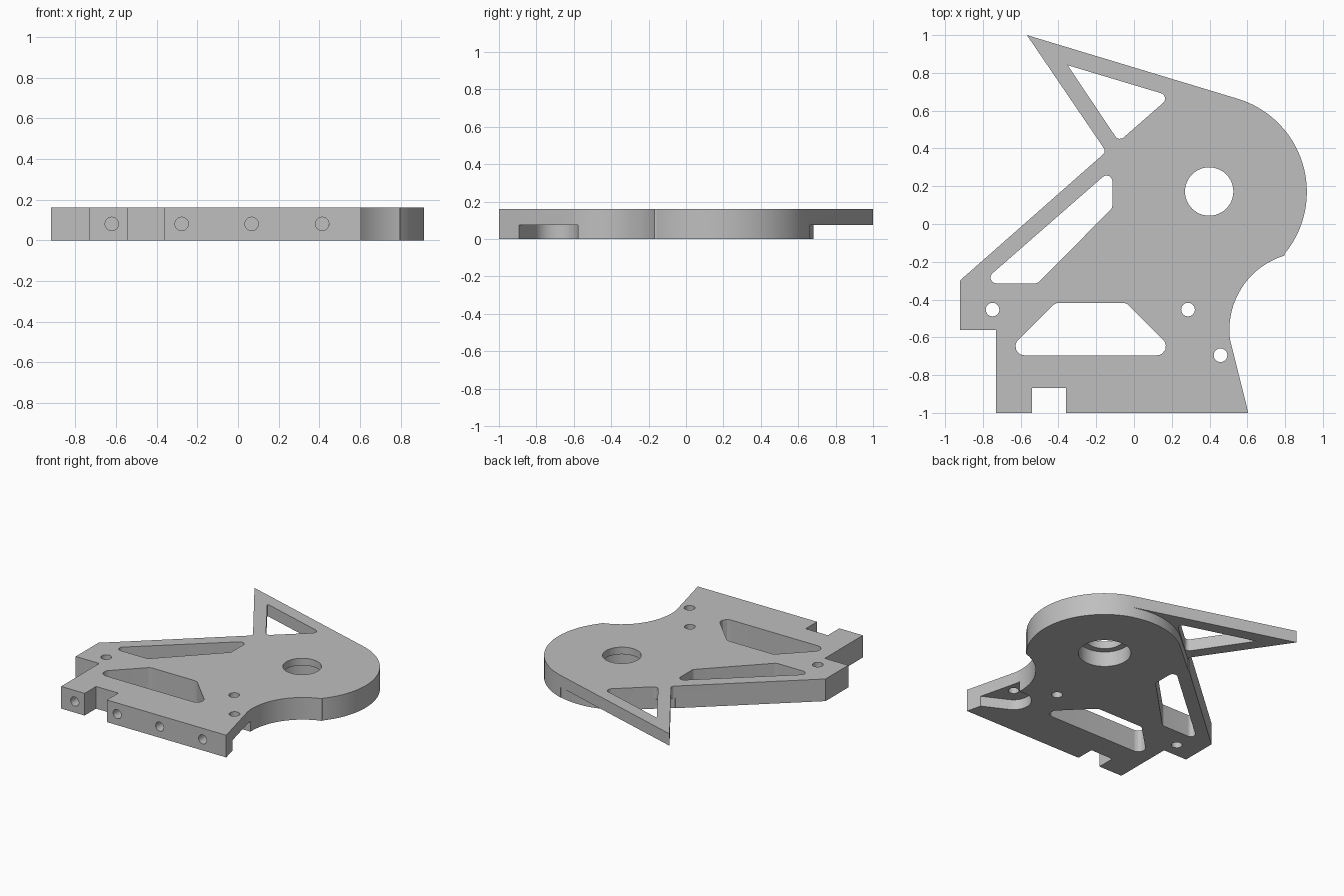
import bpy, bmesh
from math import cos, sin, tan, radians
from mathutils import Vector, Matrix

old = bpy.data.objects.get("Cube")
if old:
    bpy.data.objects.remove(old)

TOP, STEP = 0.162, 0.075          # plate thickness, underside step height
HUB, HUB_R = (0.4, 0.17), 0.515   # round end of the plate

grey = bpy.data.materials.new("machined_grey")
grey.use_nodes = True
grey.diffuse_color = (0.52, 0.52, 0.52, 1)
grey.node_tree.nodes["Principled BSDF"].inputs["Base Color"].default_value = (0.52, 0.52, 0.52, 1)


def arc(centre, radius, start, end, steps):
    """Points along an arc, angles in degrees."""
    angles = [radians(start + (end - start) * i / steps) for i in range(steps + 1)]
    return [(centre[0] + radius * cos(a), centre[1] + radius * sin(a)) for a in angles]


def circle(centre, radius, steps=48):
    return arc(centre, radius, 0, 360, steps)[:-1]


def rounded(corners, steps=8):
    """Polygon whose corners (x, y, radius) are filleted."""
    points = []
    for i, (x, y, r) in enumerate(corners):
        p = Vector((x, y))
        if r == 0:
            points.append(p)
            continue
        a = (Vector(corners[i - 1][:2]) - p).normalized()
        b = (Vector(corners[(i + 1) % len(corners)][:2]) - p).normalized()
        half = a.angle(b) / 2
        centre = p + (a + b).normalized() * r / sin(half)
        v0 = p + a * r / tan(half) - centre
        v1 = p + b * r / tan(half) - centre
        points += [centre + v0.lerp(v1, k / steps).normalized() * r for k in range(steps + 1)]
    return points


def prism(name, points, low, high, matrix=None):
    """Extrude a flat outline from low to high."""
    bm = bmesh.new()
    base = bm.faces.new([bm.verts.new((p[0], p[1], low)) for p in points])
    new = bmesh.ops.extrude_face_region(bm, geom=[base])["geom"]
    bmesh.ops.translate(bm, vec=(0, 0, high - low),
                        verts=[v for v in new if isinstance(v, bmesh.types.BMVert)])
    bmesh.ops.recalc_face_normals(bm, faces=bm.faces)
    if matrix:
        bm.transform(matrix)
    mesh = bpy.data.meshes.new(name)
    bm.to_mesh(mesh)
    bm.free()
    mesh.materials.append(grey)
    obj = bpy.data.objects.new(name, mesh)
    bpy.context.collection.objects.link(obj)
    return obj


# Plate outline: tip, round hub, concave side, notched foot, diagonal arm
outline = [(-0.567, 1.0)]
outline += arc(HUB, HUB_R, 73, -39.5, 48)
outline += arc((0.915, -0.56), 0.41, 107, 187, 28)
outline += [(0.605, -1), (-0.36, -1), (-0.36, -0.868), (-0.54, -0.868), (-0.54, -1),
            (-0.73, -1), (-0.73, -0.56), (-0.92, -0.56), (-0.92, -0.298)]
outline += rounded([(-0.92, -0.298, 0), (-0.147, 0.383, 0.025), (-0.567, 1.0, 0)])[1:-1]
plate = prism("bracket_plate", outline, 0, TOP)

cutters = []


def cut(name, points, low=-0.1, high=0.3, matrix=None):
    cutters.append(prism(name, points, low, high, matrix))


# Underside step that thins the pointed tip
inner = HUB_R - 0.003
cut("tip_step", [(-0.163, 0.362)] + arc(HUB, inner, 131.3, 73, 28)
    + [(0.6, 0.9), (0.6, 1.2), (-0.8, 1.2), (-0.8, 0.5)], -0.1, STEP)

# Lightening windows
cut("tip_window", rounded([(-0.352, 0.841, 0), (0.195, 0.677, 0.03), (-0.08, 0.436, 0.03)]))
cut("arm_window", rounded([(-0.115, 0.293, 0.03), (-0.115, 0.085, 0.03),
                           (-0.51, -0.314, 0.03), (-0.81, -0.314, 0.03)]))
cut("foot_window", rounded([(-0.416, -0.418, 0.045), (-0.04, -0.418, 0.045),
                            (0.235, -0.695, 0.047), (-0.695, -0.695, 0.047)]))

# Bearing bore with a wider counterbore below
cut("bore", circle((0.398, 0.172), 0.128))
cut("counterbore", circle((0.398, 0.172), 0.174), -0.1, 0.11)

# Vertical screw holes
for centre in [(-0.749, -0.453), (0.286, -0.453), (0.458, -0.695)]:
    cut("screw_hole", circle(centre, 0.036, 32))

# Underside pocket around the corner screw, open to the side
cut("screw_pocket", arc((0.458, -0.697), 0.12, 243, 90, 24)
    + [(0.7, -0.577), (0.7, -0.953)], -0.1, STEP)

# Blind holes in the front edge
to_front = Matrix.Rotation(radians(90), 4, "X")
for x in (-0.62, -0.277, 0.067, 0.414):
    cut("front_hole", circle((x, 0.081), 0.033, 32), 0.825, 1.1, to_front)

# Cut everything out and keep one clean mesh
for cutter in cutters:
    mod = plate.modifiers.new(cutter.name, "BOOLEAN")
    mod.operation = "DIFFERENCE"
    mod.solver = "EXACT"
    mod.object = cutter
    cutter.hide_render = True
bpy.context.view_layer.update()
result = bpy.data.meshes.new_from_object(plate.evaluated_get(bpy.context.evaluated_depsgraph_get()))
plate.modifiers.clear()
plate.data = result
result.materials.clear()
result.materials.append(grey)
for face in result.polygons:
    face.material_index = 0
for cutter in cutters:
    bpy.data.objects.remove(cutter)

# Smooth the curved walls, keep the edges crisp
for obj in bpy.context.selected_objects:
    obj.select_set(False)
plate.select_set(True)
bpy.context.view_layer.objects.active = plate
bpy.ops.object.shade_smooth_by_angle(angle=radians(25))
